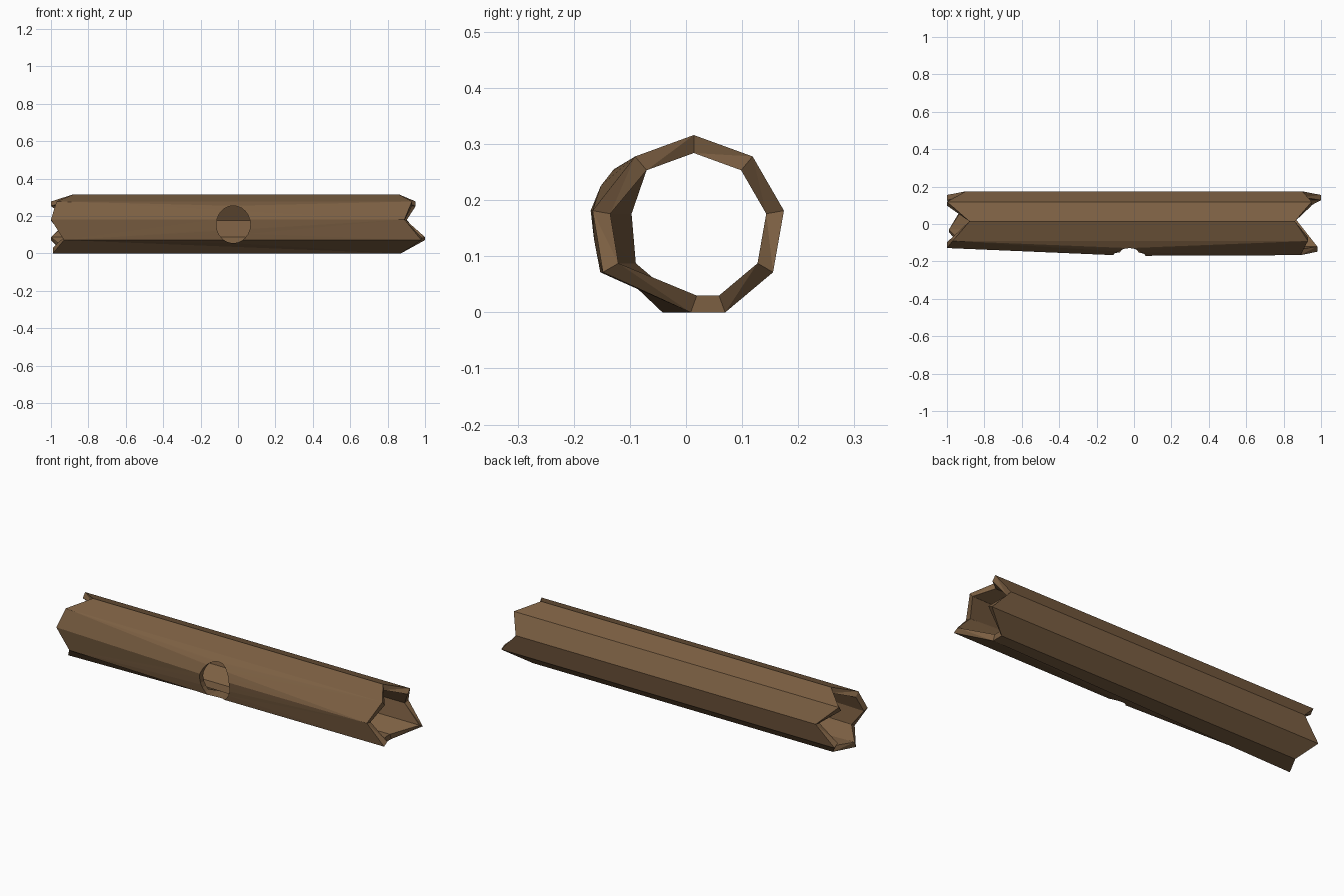
import bpy, bmesh, math

if "Cube" in bpy.data.objects:
    bpy.data.objects.remove(bpy.data.objects["Cube"])

CY, CZ, RO, RI = 0.014, 0.153, 0.163, 0.131
HX, HZ, HRX, HRZ = -0.025, 0.155, 0.091, 0.1

# per corner of the nine-sided bark: angle, left x, right x, left y shift, right y shift
CORNERS = [
    (90, -0.88, 0.86, 0, 0),
    (50, -1.00, 0.95, 0, 0),
    (10, -0.90, 0.90, 0, 0),
    (-30, -1.00, 1.00, 0, 0),
    (-70, -0.93, 0.87, 0, 0),
    (-110, -0.99, 0.87, 0, 0.05),
    (-150, -0.93, 0.98, 0.01, -0.021),
    (170, -1.00, 0.89, 0.018, -0.02),
    (130, -0.97, 0.93, 0, 0),
]


def ring(bm, radius, end):
    vs = []
    for c in CORNERS:
        a = math.radians(c[0])
        vs.append(bm.verts.new((c[1 + end], CY + radius * math.cos(a) + c[3 + end],
                                CZ + radius * math.sin(a))))
    return vs


def bridge(bm, a, b):
    n = len(a)
    for i in range(n):
        j = (i + 1) % n
        bm.faces.new((a[i], a[j], b[j], b[i]))


def make_object(name, bm):
    bmesh.ops.recalc_face_normals(bm, faces=bm.faces)
    me = bpy.data.meshes.new(name)
    bm.to_mesh(me)
    bm.free()
    ob = bpy.data.objects.new(name, me)
    bpy.context.collection.objects.link(ob)
    return ob


# hollow log with jagged ends
bm = bmesh.new()
rings = [ring(bm, RO, 0), ring(bm, RO, 1), ring(bm, RI, 1), ring(bm, RI, 0)]
for i in range(4):
    bridge(bm, rings[i], rings[(i + 1) % 4])
bmesh.ops.triangulate(bm, faces=bm.faces)
log = make_object("hollow_log", bm)

# knot hole cutter through the front wall only
bm = bmesh.new()
loops = []
for y in (-0.35, 0.0):
    loops.append([bm.verts.new((HX + HRX * math.cos(t * math.tau / 24), y,
                                HZ + HRZ * math.sin(t * math.tau / 24))) for t in range(24)])
bridge(bm, *loops)
for lp in loops:
    bm.faces.new(lp)
cutter = make_object("knot_hole_cutter", bm)
cutter.hide_render = True

mod = log.modifiers.new("knot_hole", 'BOOLEAN')
mod.operation = 'DIFFERENCE'
mod.solver = 'EXACT'
mod.object = cutter
dg = bpy.context.evaluated_depsgraph_get()
cut = bpy.data.meshes.new_from_object(log.evaluated_get(dg))
log.modifiers.clear()
log.data = cut
bpy.data.objects.remove(cutter)

# push the knot hole rim slightly outward
bm = bmesh.new()
bm.from_mesh(cut)
bmesh.ops.triangulate(bm, faces=bm.faces)
for v in bm.verts:
    d = math.hypot((v.co.x - HX) / HRX, (v.co.z - HZ) / HRZ)
    if v.co.y < 0 and d < 1.02:
        v.co.y -= 0.02
bm.to_mesh(cut)
bm.free()

# bark colour
mat = bpy.data.materials.new("bark")
mat.diffuse_color = (0.2, 0.115, 0.055, 1)
mat.use_nodes = True
mat.node_tree.nodes["Principled BSDF"].inputs["Base Color"].default_value = mat.diffuse_color
cut.materials.clear()
cut.materials.append(mat)
